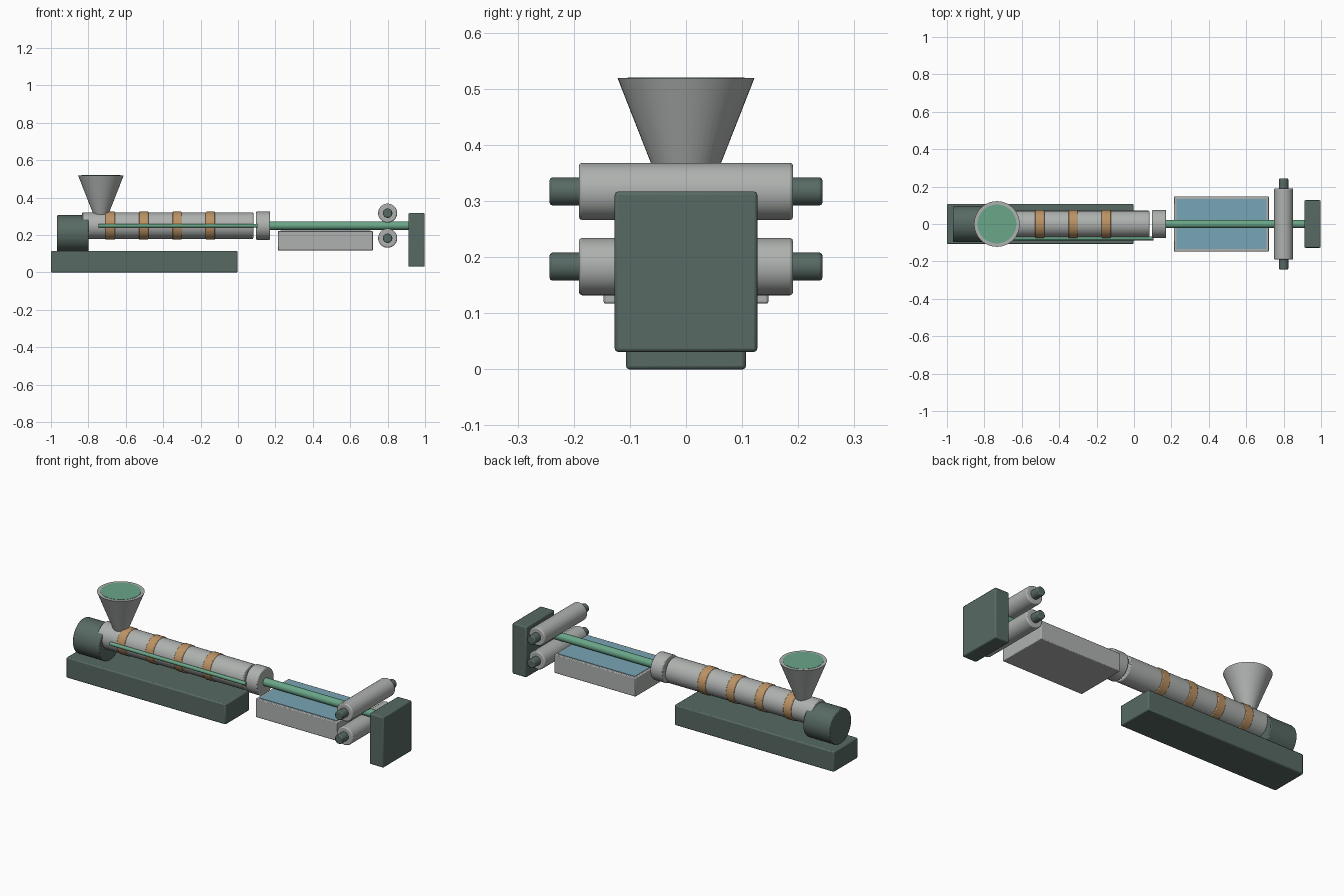
import bpy
import math
from mathutils import Vector

if "Cube" in bpy.data.objects:
    bpy.data.objects.remove(bpy.data.objects["Cube"])


def material(name, r, g, b):
    """Flat material from 0-255 display values."""
    m = bpy.data.materials.new(name)
    m.diffuse_color = [(c / 255) ** 2.2 for c in (r, g, b)] + [1]
    m.use_nodes = True
    m.node_tree.nodes["Principled BSDF"].inputs["Base Color"].default_value = m.diffuse_color
    return m


DARK = material("dark green paint", 88, 105, 99)
STEEL = material("light steel", 172, 176, 173)
COPPER = material("copper band", 186, 145, 100)
GREEN = material("green plastic", 105, 164, 135)
WATER = material("blue water", 120, 164, 180)


def finish(obj, name, mat, bevel):
    obj.name = name
    obj.data.materials.append(mat)
    if bevel:
        mod = obj.modifiers.new("edge rounding", "BEVEL")
        mod.width = bevel
        mod.segments = 2
        mod.limit_method = "ANGLE"
        mod.angle_limit = math.radians(40)
    bpy.ops.object.shade_smooth_by_angle(angle=math.radians(35))
    return obj


def box(name, mat, lo, hi, bevel=0.006):
    lo, hi = Vector(lo), Vector(hi)
    bpy.ops.mesh.primitive_cube_add(size=1, location=(lo + hi) / 2)
    obj = bpy.context.object
    obj.scale = hi - lo
    bpy.ops.object.transform_apply(location=False, rotation=False, scale=True)
    return finish(obj, name, mat, bevel)


def cone(name, mat, start, end, r1, r2=None, bevel=0.0):
    """Cylinder or cone running between two points."""
    start, end = Vector(start), Vector(end)
    axis = end - start
    bpy.ops.mesh.primitive_cone_add(
        vertices=48, radius1=r1, radius2=r1 if r2 is None else r2,
        depth=axis.length, location=(start + end) / 2,
        rotation=axis.to_track_quat("Z", "Y").to_euler())
    return finish(bpy.context.object, name, mat, bevel)


AXIS_Z = 0.25

# Machine bed and drive motor
box("bed", DARK, (-1, -0.107, 0), (-0.003, 0.107, 0.115))
cone("motor", DARK, (-0.967, 0, 0.209), (-0.80, 0, 0.209), 0.097, bevel=0.004)

# Barrel with heater bands and die head
cone("barrel", STEEL, (-0.833, 0, AXIS_Z), (0.082, 0, AXIS_Z), 0.071, bevel=0.005)
for i in range(4):
    x = -0.683 + 0.1785 * i
    cone(f"heater_band_{i + 1}", COPPER, (x - 0.025, 0, AXIS_Z),
         (x + 0.025, 0, AXIS_Z), 0.075, bevel=0.004)
cone("die_head", STEEL, (0.097, 0, AXIS_Z), (0.172, 0, AXIS_Z), 0.076, bevel=0.005)
cone("side_rod", GREEN, (-0.745, -0.077, AXIS_Z), (0.105, -0.077, AXIS_Z), 0.01)

# Feed hopper filled with pellets
HX = -0.733
cone("hopper", STEEL, (HX, 0, 0.305), (HX, 0, 0.519), 0.038, 0.122)
cone("pellets", GREEN, (HX, 0, 0.512), (HX, 0, 0.5205), 0.104)

# Cooling tank with water
box("cooling_tank", STEEL, (0.213, -0.147, 0.117), (0.721, 0.147, 0.222), 0.004)
box("water", WATER, (0.227, -0.133, 0.216), (0.709, 0.133, 0.2245), 0)

# Extruded strand
cone("strand", GREEN, (0.165, 0, AXIS_Z), (0.92, 0, AXIS_Z), 0.022)

# Pull rollers on their shafts
for label, z in (("upper", 0.317), ("lower", 0.183)):
    cone(f"{label}_roller", STEEL, (0.8, -0.191, z), (0.8, 0.191, z), 0.051, bevel=0.006)
    cone(f"{label}_shaft", DARK, (0.8, -0.243, z), (0.8, 0.243, z), 0.025, bevel=0.005)

# Cutter housing
box("cutter_housing", DARK, (0.911, -0.127, 0.031), (0.998, 0.127, 0.317))
